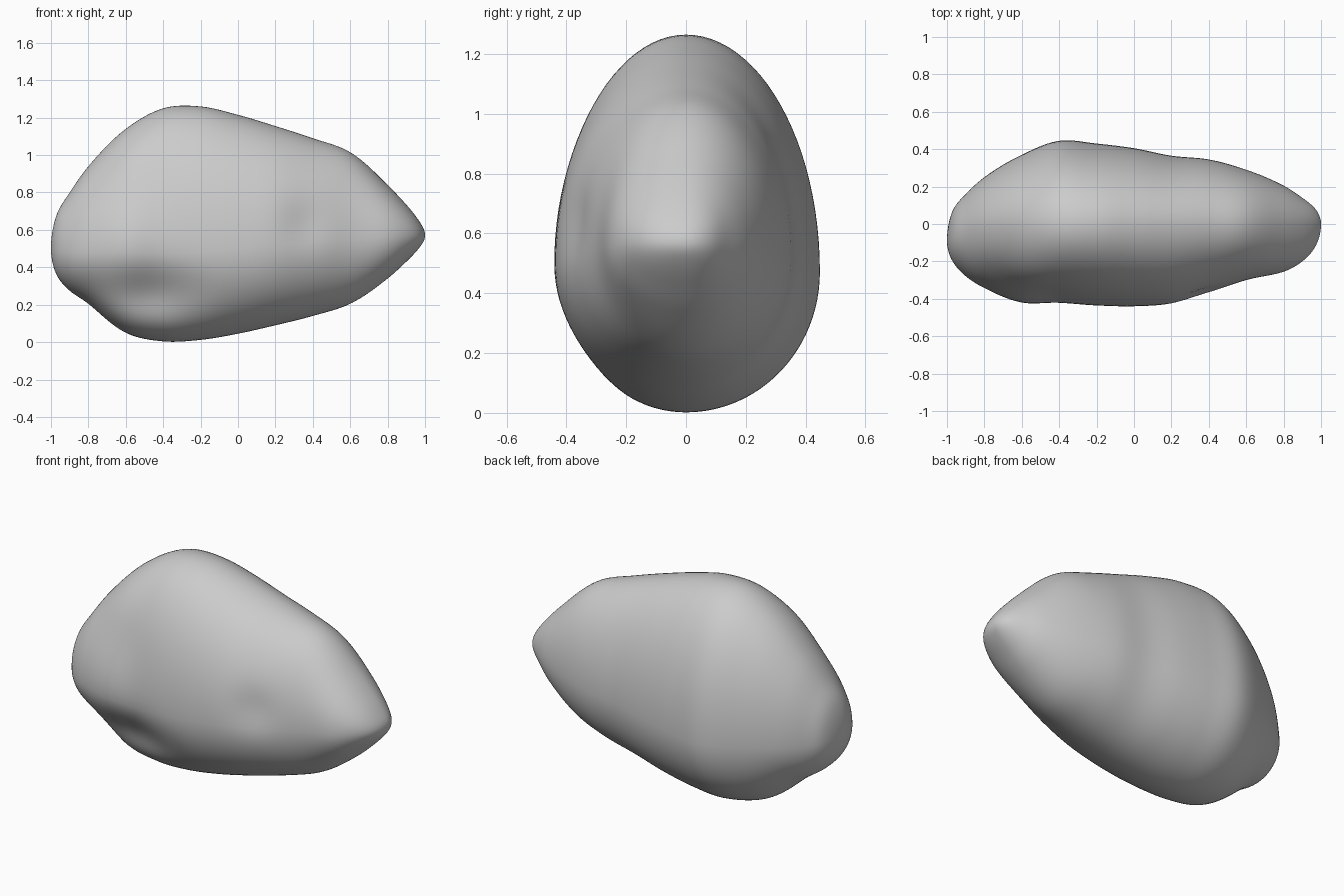
import bpy, bmesh, math

if "Cube" in bpy.data.objects:
    bpy.data.objects.remove(bpy.data.objects["Cube"])

# Outline stations along x: x, top z, bottom z, widest z, front y, back y
STATIONS = [
    (-1.00, 0.50, 0.50, 0.50, -0.09, -0.09),
    (-0.97, 0.68, 0.36, 0.49, -0.20, 0.07),
    (-0.90, 0.80, 0.275, 0.48, -0.28, 0.16),
    (-0.80, 0.94, 0.205, 0.48, -0.345, 0.25),
    (-0.60, 1.14, 0.05, 0.48, -0.425, 0.37),
    (-0.40, 1.25, 0.004, 0.47, -0.425, 0.445),
    (-0.20, 1.26, 0.012, 0.48, -0.437, 0.43),
    (0.00, 1.215, 0.045, 0.50, -0.44, 0.405),
    (0.20, 1.155, 0.09, 0.52, -0.425, 0.365),
    (0.40, 1.09, 0.14, 0.53, -0.37, 0.345),
    (0.60, 1.015, 0.205, 0.55, -0.30, 0.29),
    (0.80, 0.84, 0.34, 0.56, -0.255, 0.205),
    (0.90, 0.735, 0.43, 0.57, -0.20, 0.14),
    (0.97, 0.645, 0.505, 0.57, -0.12, 0.08),
    (1.00, 0.57, 0.57, 0.57, 0.00, 0.00),
]
ANGLES = [math.acos(-s[0]) for s in STATIONS]


def outline(t):
    """Smooth (cubic Hermite) interpolation of the outline."""
    n = len(STATIONS)
    i = 0
    while i < n - 2 and t > ANGLES[i + 1]:
        i += 1
    h = ANGLES[i + 1] - ANGLES[i]
    u = (t - ANGLES[i]) / h

    def slope(j, c):
        a, b = max(j - 1, 0), min(j + 1, n - 1)
        return (STATIONS[b][c] - STATIONS[a][c]) / (ANGLES[b] - ANGLES[a])

    return [(2*u**3 - 3*u*u + 1) * STATIONS[i][c] + (u**3 - 2*u*u + u) * h * slope(i, c)
            + (3*u*u - 2*u**3) * STATIONS[i + 1][c] + (u**3 - u*u) * h * slope(i + 1, c)
            for c in range(1, 6)]


# Shallow hollows on the front face: x, z, radius x, radius z, depth
DENTS = [(0.36, 0.64, 0.12, 0.12, 0.02),
         (-0.50, 0.24, 0.28, 0.15, 0.09),
         (-0.62, 0.85, 0.20, 0.20, 0.03)]

RINGS, SIDES = 96, 96
bm = bmesh.new()
rings = []
for i in range(1, RINGS):
    t = math.pi * i / RINGS
    x = -math.cos(t)
    top, bottom, mid, front, back = outline(t)
    yc = -0.09 * max(0.0, -x) ** 8
    ring = []
    for k in range(SIDES):
        a = 2 * math.pi * k / SIDES
        c, s = math.cos(a), math.sin(a)
        y = yc + c * ((back - yc) if c > 0 else (yc - front))
        z = mid + s * ((top - mid) if s > 0 else (mid - bottom))
        if c < 0:
            for dx, dz, rx, rz, depth in DENTS:
                y -= c * depth * math.exp(-((x - dx) / rx) ** 2 - ((z - dz) / rz) ** 2)
        ring.append(bm.verts.new((x, y, z)))
    rings.append(ring)

# Skin between rings, then close both tips
for r0, r1 in zip(rings, rings[1:]):
    for k in range(SIDES):
        m = (k + 1) % SIDES
        bm.faces.new((r0[k], r0[m], r1[m], r1[k]))
for ring, tip in ((rings[0], (-1, -0.09, 0.50)), (rings[-1], (1, 0, 0.57))):
    v = bm.verts.new(tip)
    for k in range(SIDES):
        bm.faces.new((ring[k], ring[(k + 1) % SIDES], v))
bmesh.ops.recalc_face_normals(bm, faces=bm.faces)
for f in bm.faces:
    f.smooth = True

# Stone object
mesh = bpy.data.meshes.new("stone")
bm.to_mesh(mesh)
bm.free()
stone = bpy.data.objects.new("stone", mesh)
bpy.context.collection.objects.link(stone)
grey = bpy.data.materials.new("stone grey")
grey.diffuse_color = (0.6, 0.6, 0.6, 1)
grey.use_nodes = True
grey.node_tree.nodes["Principled BSDF"].inputs["Base Color"].default_value = grey.diffuse_color
mesh.materials.append(grey)
